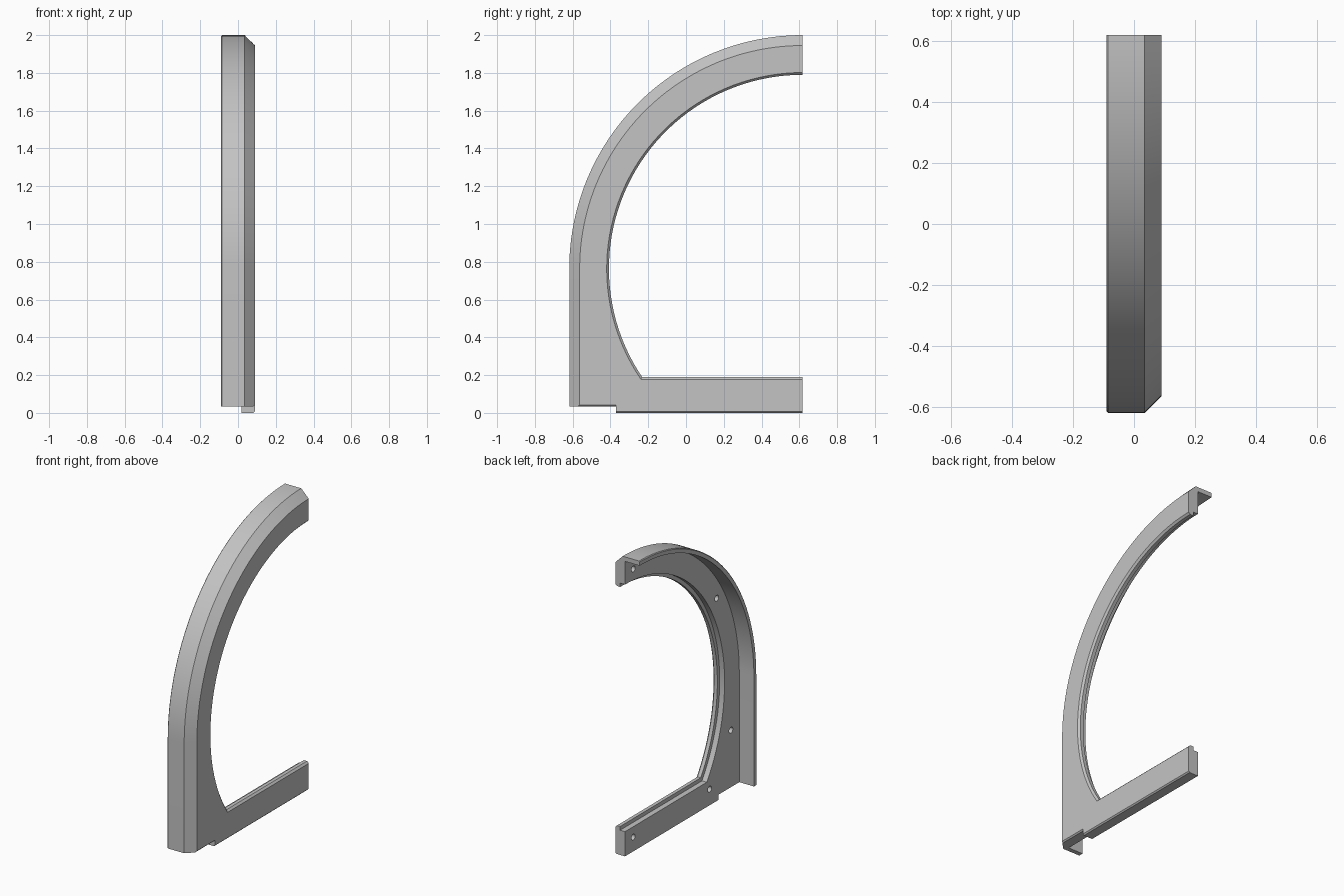
import bpy, bmesh
from math import pi, sin, cos, asin, radians, sqrt

if "Cube" in bpy.data.objects:
    bpy.data.objects.remove(bpy.data.objects["Cube"])

HALF = 0.618               # half depth; the arch is centred on the open end
CZ = 0.764                 # height of the arch centre
R_OUT, R_IN = 1.236, 1.026
BAR_TOP, FOOT = 0.19, 0.035
STEPS = 48

grey = bpy.data.materials.new("light_grey")
grey.use_nodes = True
colour = (0.55, 0.55, 0.55, 1)
grey.diffuse_color = colour
grey.node_tree.nodes["Principled BSDF"].inputs["Base Color"].default_value = colour


def arc(radius, start, end):
    """Points around the arch centre; angle 0 is the top, pi/2 the front."""
    return [(HALF - radius * sin(a), CZ + radius * cos(a))
            for a in (start + (end - start) * i / STEPS for i in range(STEPS + 1))]


def plate_outline(outer, inner, base):
    """Side outline, shrunk by the given amounts on each border."""
    r = R_IN + inner
    corner = pi / 2 + asin((CZ - BAR_TOP + inner) / r)
    return (arc(R_OUT - outer, 0, pi / 2)
            + [(-HALF + outer, FOOT + base), (-0.37, FOOT + base),
               (-0.37, base), (HALF, base), (HALF, BAR_TOP - inner)]
            + arc(r, corner, 0))


def flange_outline(outer, inner, base):
    """Thin band that follows the outer border."""
    return (arc(R_OUT - outer, 0, pi / 2)
            + [(-HALF + outer, FOOT + base), (-HALF + inner, FOOT + base)]
            + arc(R_OUT - inner, pi / 2, 0))


def loft(name, outline, levels):
    """Join outlines placed at successive x levels into a closed solid."""
    bm = bmesh.new()
    rings = [[bm.verts.new((x, y, z)) for y, z in outline(*offsets)]
             for x, *offsets in levels]
    for a, b in zip(rings, rings[1:]):
        for i in range(len(a)):
            j = (i + 1) % len(a)
            bm.faces.new((a[i], a[j], b[j], b[i]))
    bm.faces.new(rings[0])
    bm.faces.new(rings[-1])
    bmesh.ops.remove_doubles(bm, verts=bm.verts, dist=1e-5)
    bmesh.ops.recalc_face_normals(bm, faces=bm.faces)
    mesh = bpy.data.meshes.new(name)
    bm.to_mesh(mesh)
    bm.free()
    obj = bpy.data.objects.new(name, mesh)
    bpy.context.collection.objects.link(obj)
    mesh.materials.append(grey)
    return obj


def select(obj):
    bpy.ops.object.select_all(action='DESELECT')
    obj.select_set(True)
    bpy.context.view_layer.objects.active = obj


# Side plate: rabbet on the hidden inner edge, wide outer bevel, small edge bevels
plate = loft("side_plate", plate_outline, [
    (0.018, 0, 0.025, 0),
    (0.035, 0, 0.025, 0),
    (0.054, 0.019, 0.025, 0),
    (0.054, 0.019, 0, 0),
    (0.078, 0.043, 0, 0),
    (0.082, 0.047, 0.004, 0),
    (0.09, 0.055, 0.012, 0.008),
])

# Outer flange with a fine bevel on its free edge
flange = loft("outer_flange", flange_outline, [
    (-0.09, 0.005, 0.03, 0),
    (-0.085, 0, 0.03, 0),
    (0.018, 0, 0.03, 0),
])

# Blind screw holes in the hidden face of the plate
for y, z in [(0.53, 1.886), (-0.35, 1.354), (-0.5, 0.416), (-0.276, 0.107), (0.53, 0.095)]:
    bpy.ops.mesh.primitive_cylinder_add(vertices=20, radius=0.02, depth=0.06,
                                        location=(0.02, y, z), rotation=(0, pi / 2, 0))
    cutter = bpy.context.object
    cutter.name = "hole_cutter"
    cutter.hide_render = True
    select(plate)
    cut = plate.modifiers.new("hole", 'BOOLEAN')
    cut.operation = 'DIFFERENCE'
    cut.solver = 'EXACT'
    cut.object = cutter
    bpy.ops.object.modifier_apply(modifier=cut.name)
    bpy.data.objects.remove(cutter)

for part in (plate, flange):
    select(part)
    bpy.ops.object.shade_smooth_by_angle(angle=radians(25))
